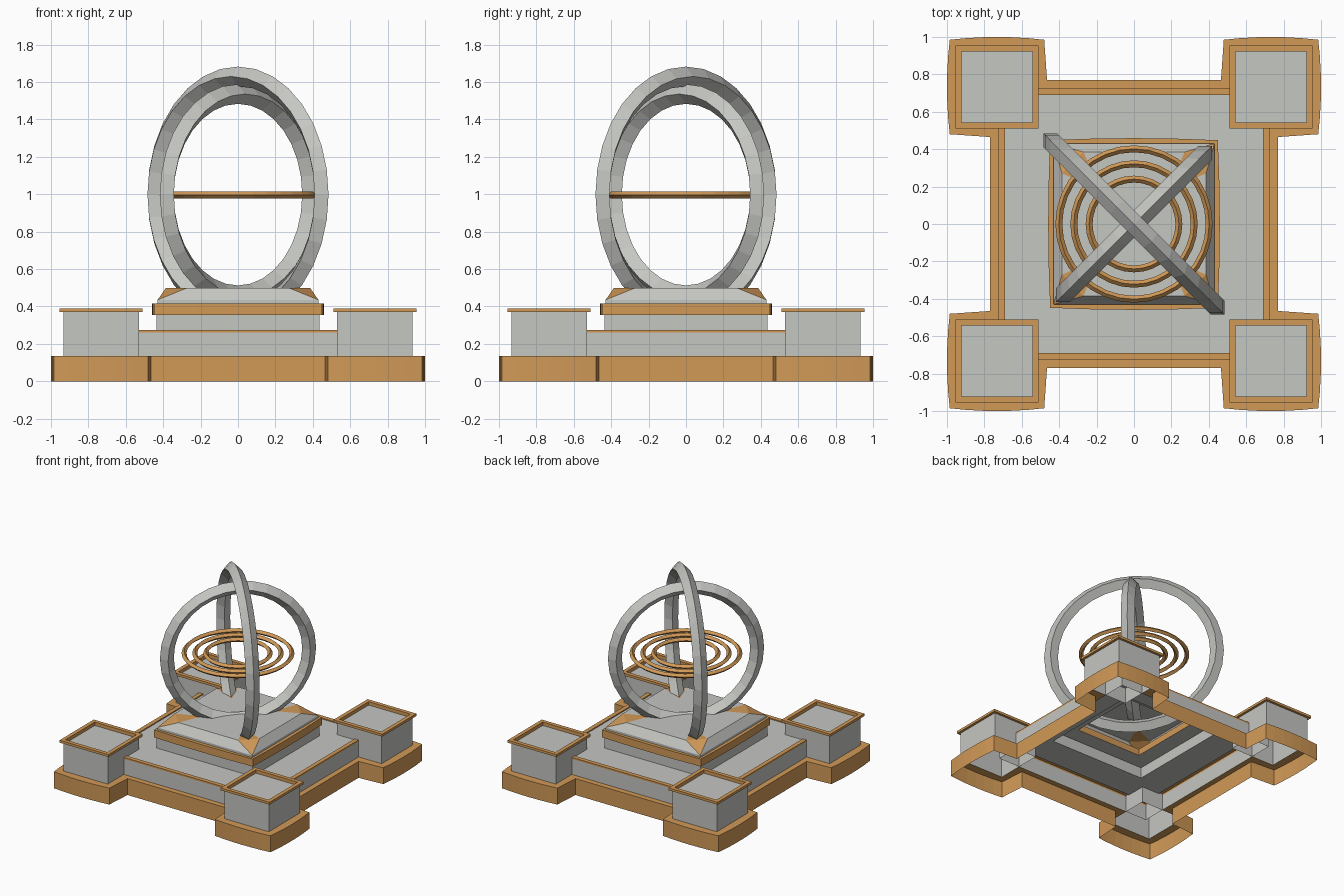
import bpy
import bmesh
from math import radians, pi

cube = bpy.data.objects.get("Cube")
if cube:
    bpy.data.objects.remove(cube, do_unlink=True)


def make_material(name, color):
    mat = bpy.data.materials.new(name)
    mat.use_nodes = True
    mat.diffuse_color = color
    mat.node_tree.nodes["Principled BSDF"].inputs["Base Color"].default_value = color
    return mat


STONE, BRASS = 0, 1
MATERIALS = [make_material("grey_stone", (0.56, 0.57, 0.54, 1)),
             make_material("warm_orange", (0.64, 0.32, 0.095, 1))]


def finish(name, bm):
    mesh = bpy.data.meshes.new(name)
    bm.to_mesh(mesh)
    bm.free()
    for mat in MATERIALS:
        mesh.materials.append(mat)
    obj = bpy.data.objects.new(name, mesh)
    bpy.context.collection.objects.link(obj)
    return obj


def turn(p, quarter):
    """Rotate a point about z by quarter turns."""
    x, y = p
    for _ in range(quarter):
        x, y = -y, x
    return x, y


def square(half, z, cx=0, cy=0, bulge=0, steps=1):
    """Counter-clockwise square loop; its sides may bow outward."""
    loop = []
    for q in range(4):
        for i in range(steps):
            t = 2 * i / steps - 1
            x, y = turn((half + bulge * (1 - t * t), half * t), q)
            loop.append((cx + x, cy + y, z))
    return loop


def loft(name, loops, mats, cap=None):
    """Join successive loops with quads, one material per band."""
    bm = bmesh.new()
    rows = [[bm.verts.new(p) for p in loop] for loop in loops]
    for a, b, mat in zip(rows, rows[1:], mats):
        n = len(a)
        for i in range(n):
            j = (i + 1) % n
            bm.faces.new((a[i], a[j], b[j], b[i])).material_index = mat
    if cap is not None:
        bm.faces.new(rows[-1]).material_index = cap
    return finish(name, bm)


# Base skirt: straight sides with four bowed corner bastions
STEPS = 6


def skirt_loop(z, inner):
    near, far, wall, notch = (0.53, 0.93, 0.725, 0.53) if inner else (0.48, 0.985, 0.77, 0.465)
    bow = 0 if inner else 0.015
    corner = [(wall, notch)]
    for i in range(STEPS + 1):
        t = i / STEPS
        corner.append((far + bow * 4 * t * (1 - t), near + (far - near) * t))
    mirrored = [(y, x) for x, y in reversed(corner[:-1])]
    return [(*turn(p, q), z) for q in range(4) for p in corner + mirrored]


loft("base_skirt", [skirt_loop(0, False), skirt_loop(0.135, False), skirt_loop(0.135, True)],
     [BRASS, BRASS])

# Main platform with a trimmed edge, open underneath
loft("platform",
     [square(0.725, 0.135), square(0.725, 0.262), square(0.725, 0.275),
      square(0.69, 0.275), square(0.69, 0.266), square(0.435, 0.266)],
     [STONE, BRASS, BRASS, BRASS, STONE])

# Corner planters with a raised rim and sunken top
for sx, sy, label in ((1, -1, "front_left"), (-1, -1, "front_right"),
                      (1, 1, "back_left"), (-1, 1, "back_right")):
    cx, cy = 0.732 * sx, 0.732 * sy
    rings = [(0.202, 0.135), (0.202, 0.37), (0.222, 0.37), (0.222, 0.39),
             (0.19, 0.39), (0.19, 0.362)]
    loft("corner_box_" + label, [square(h, z, cx, cy) for h, z in rings],
         [STONE, BRASS, BRASS, BRASS, BRASS], STONE)

# Upper step and the bowed band around it
loft("upper_step", [square(0.435, 0.266), square(0.435, 0.355), square(0.3, 0.355),
                    square(0.3, 0.41)], [STONE, STONE, BRASS])
loft("upper_band",
     [square(0.43, 0.355, steps=4), square(0.448, 0.355, bulge=0.011, steps=4),
      square(0.448, 0.417, bulge=0.011, steps=4), square(0.43, 0.417, steps=4)],
     [BRASS] * 3)

# Sloped plinth whose corners carry faceted claws
LOW, SHOULDER, TOP = 0.417, 0.435, 0.5
bm = bmesh.new()
plateau = []
for q in range(4):
    def vert(x, y, z):
        return bm.verts.new((*turn((x, y), q), z))

    def face(mat, *verts):
        bm.faces.new(verts).material_index = mat

    foot_a, foot_b = vert(0.43, -0.43, LOW), vert(0.43, 0.43, LOW)
    tip_a, tip_b = vert(0.43, -0.43, SHOULDER), vert(0.43, 0.43, SHOULDER)
    side_a, side_b = vert(0.385, -0.27, TOP), vert(0.385, 0.27, TOP)
    next_side, heel = vert(0.27, 0.385, TOP), vert(0.19, 0.19, TOP)
    face(STONE, foot_a, foot_b, tip_b, tip_a)
    face(STONE, tip_a, tip_b, side_b, side_a)
    face(BRASS, tip_b, next_side, side_b)
    face(BRASS, side_b, next_side, heel)
    plateau += [side_a, side_b, heel, next_side]
bm.faces.new(plateau).material_index = STONE
bmesh.ops.remove_doubles(bm, verts=bm.verts, dist=0.0001)
finish("plinth", bm)


# Diamond-section rings
def ring(name, radius, thickness, z, mat, segments, rotation=(0, 0, 0)):
    bpy.ops.mesh.primitive_torus_add(
        major_radius=radius, minor_radius=thickness, major_segments=segments,
        minor_segments=4, location=(0, 0, z), rotation=rotation)
    obj = bpy.context.object
    obj.name = name
    obj.data.materials.append(MATERIALS[mat])


ring("large_upright_ring", 0.632, 0.0525, 0.998, STONE, 32, (pi / 2, 0, radians(-45)))
ring("small_upright_ring", 0.538, 0.0525, 0.998, STONE, 32, (pi / 2, 0, radians(45)))
for label, radius in (("outer", 0.402), ("middle", 0.322), ("inner", 0.24)):
    ring(label + "_flat_ring", radius, 0.0185, 0.995, BRASS, 32)
